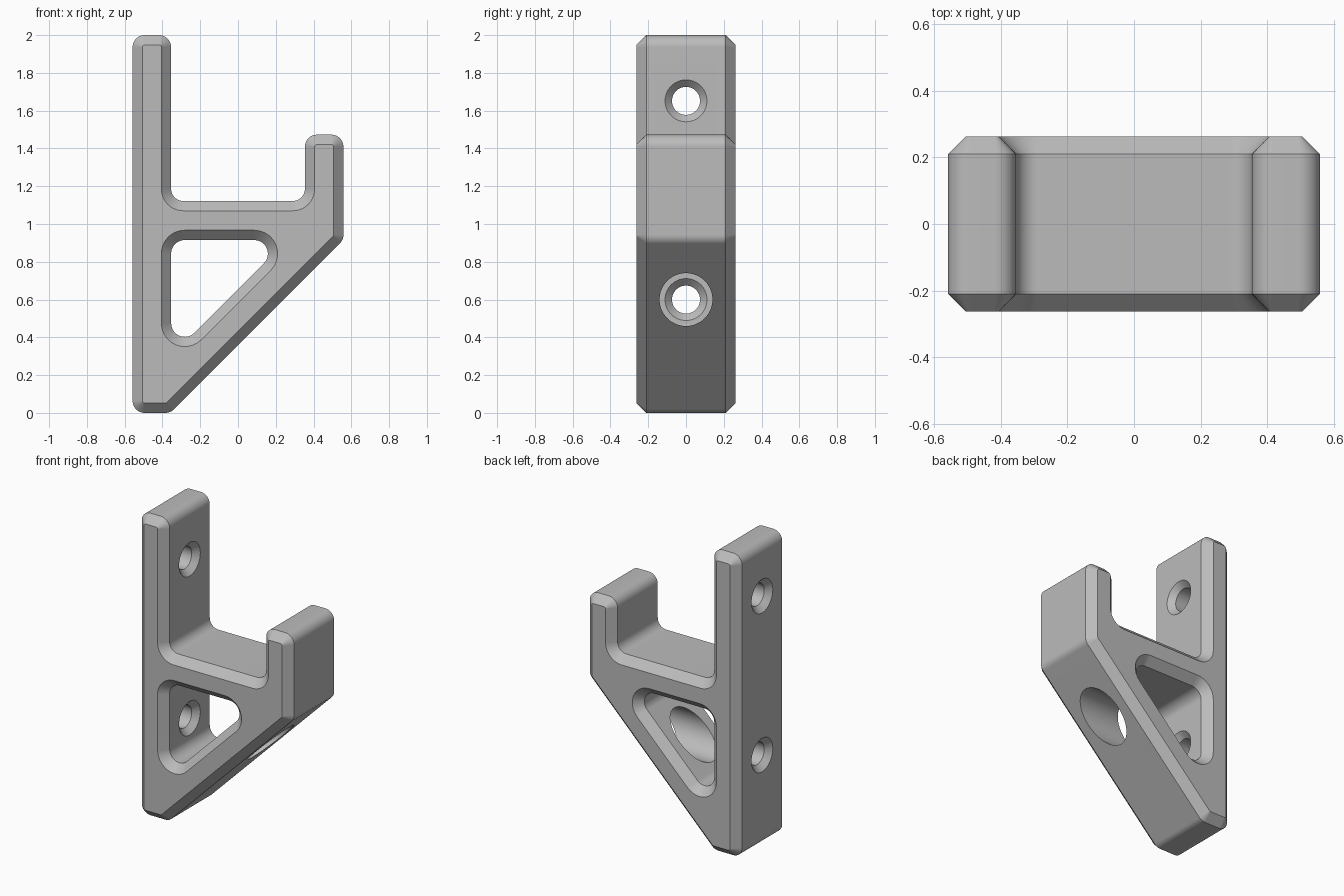
import bpy, bmesh, math
from mathutils import Vector

if "Cube" in bpy.data.objects:
    bpy.data.objects.remove(bpy.data.objects["Cube"])

HALF, EDGE = 0.262, 0.21      # half depth, and where the edge chamfer begins
SEGMENTS = 10                 # steps per rounded corner

grey = bpy.data.materials.new("plain grey")
grey.use_nodes = True
grey.diffuse_color = (0.5, 0.5, 0.5, 1)
bsdf = grey.node_tree.nodes["Principled BSDF"]
bsdf.inputs["Base Color"].default_value = grey.diffuse_color
bsdf.inputs["Roughness"].default_value = 0.6


def rounded(corners, radius, inset):
    """Counter-clockwise polygon moved inward by inset, with rounded corners."""
    pts = [Vector(c) for c in corners]
    loop = []
    for i, p in enumerate(pts):
        a = (p - pts[i - 1]).normalized()
        b = (pts[(i + 1) % len(pts)] - p).normalized()
        na, nb = Vector((-a.y, a.x)), Vector((-b.y, b.x))
        turn = 1 if a.x * b.y - a.y * b.x > 0 else -1
        miter = (na + nb) / (1 + na.dot(nb))
        r = radius - turn * inset
        centre = p + miter * (inset + turn * r)
        start = math.atan2(-turn * na.y, -turn * na.x)
        sweep = turn * a.angle(b)
        for k in range(SEGMENTS + 1):
            t = start + sweep * k / SEGMENTS
            loop.append(centre + r * Vector((math.cos(t), math.sin(t))))
    return loop


def loft(name, rings):
    """Closed solid through rings of 3D points."""
    bm = bmesh.new()
    rows = [[bm.verts.new(p) for p in ring] for ring in rings]
    for r0, r1 in zip(rows, rows[1:]):
        for i in range(len(r0)):
            j = (i + 1) % len(r0)
            bm.faces.new((r0[i], r0[j], r1[j], r1[i]))
    bm.faces.new(rows[0])
    bm.faces.new(rows[-1])
    bmesh.ops.recalc_face_normals(bm, faces=bm.faces)
    mesh = bpy.data.meshes.new(name)
    bm.to_mesh(mesh)
    bm.free()
    obj = bpy.data.objects.new(name, mesh)
    bpy.context.collection.objects.link(obj)
    mesh.materials.append(grey)
    return obj


def profile_solid(name, corners, radius, stations):
    return loft(name, [[(p.x, y, p.y) for p in rounded(corners, radius, inset)]
                       for y, inset in stations])


def lathe_x(name, z, stations, sides=64):
    """Turned solid along x; stations are (x, radius)."""
    angles = [2 * math.pi * k / sides for k in range(sides)]
    return loft(name, [[(x, r * math.cos(a), z + r * math.sin(a)) for a in angles]
                       for x, r in stations])


# Hook bracket: tall wall plate, shelf, short lip and diagonal brace
L, R, WALL, LIP, SHELF = -0.558, 0.558, -0.354, 0.354, 1.122
outline = [(L, 0), (-0.358, 0), (R, 0.916), (R, 1.473), (LIP, 1.473),
           (LIP, SHELF), (WALL, SHELF), (WALL, 2), (L, 2)]
c = HALF - EDGE
# outer corners are tight, the pocket corners slightly wider
bracket = profile_solid("hook_bracket", outline, 0.064,
                        [(-HALF, c), (-EDGE, 0), (EDGE, 0), (HALF, c)])

# Triangular window that flares out at both faces
window = [(WALL, 0.301), (0.26, 0.915), (WALL, 0.915)]
far = 0.3
cutters = [profile_solid("window_cutter", window, 0.072,
                         [(-far, EDGE - far), (-EDGE, 0), (EDGE, 0), (far, EDGE - far)])]

# Screw holes through the wall, countersunk on both sides
bore, sink, over = 0.074, 0.037, 0.02
for z in (0.6, 1.652):
    cutters.append(lathe_x("screw_hole_cutter", z, [
        (L - over, bore + sink + over), (L + sink, bore),
        (WALL - sink, bore), (WALL + over, bore + sink + over)]))

# Driver access hole through the diagonal brace
cutters.append(lathe_x("access_hole_cutter", 0.6, [(-0.2, 0.14), (0.7, 0.14)]))

bpy.context.view_layer.objects.active = bracket
for cutter in cutters:
    cutter.hide_render = True
    mod = bracket.modifiers.new("cut", "BOOLEAN")
    mod.operation, mod.solver, mod.object = "DIFFERENCE", "EXACT", cutter
    bpy.ops.object.modifier_apply(modifier=mod.name)
    bpy.data.objects.remove(cutter)

# Smooth corners, crisp chamfers
bpy.ops.object.select_all(action="DESELECT")
bracket.select_set(True)
bpy.ops.object.shade_smooth_by_angle(angle=math.radians(25))
normals = bracket.modifiers.new("weighted normals", "WEIGHTED_NORMAL")
normals.keep_sharp = True
